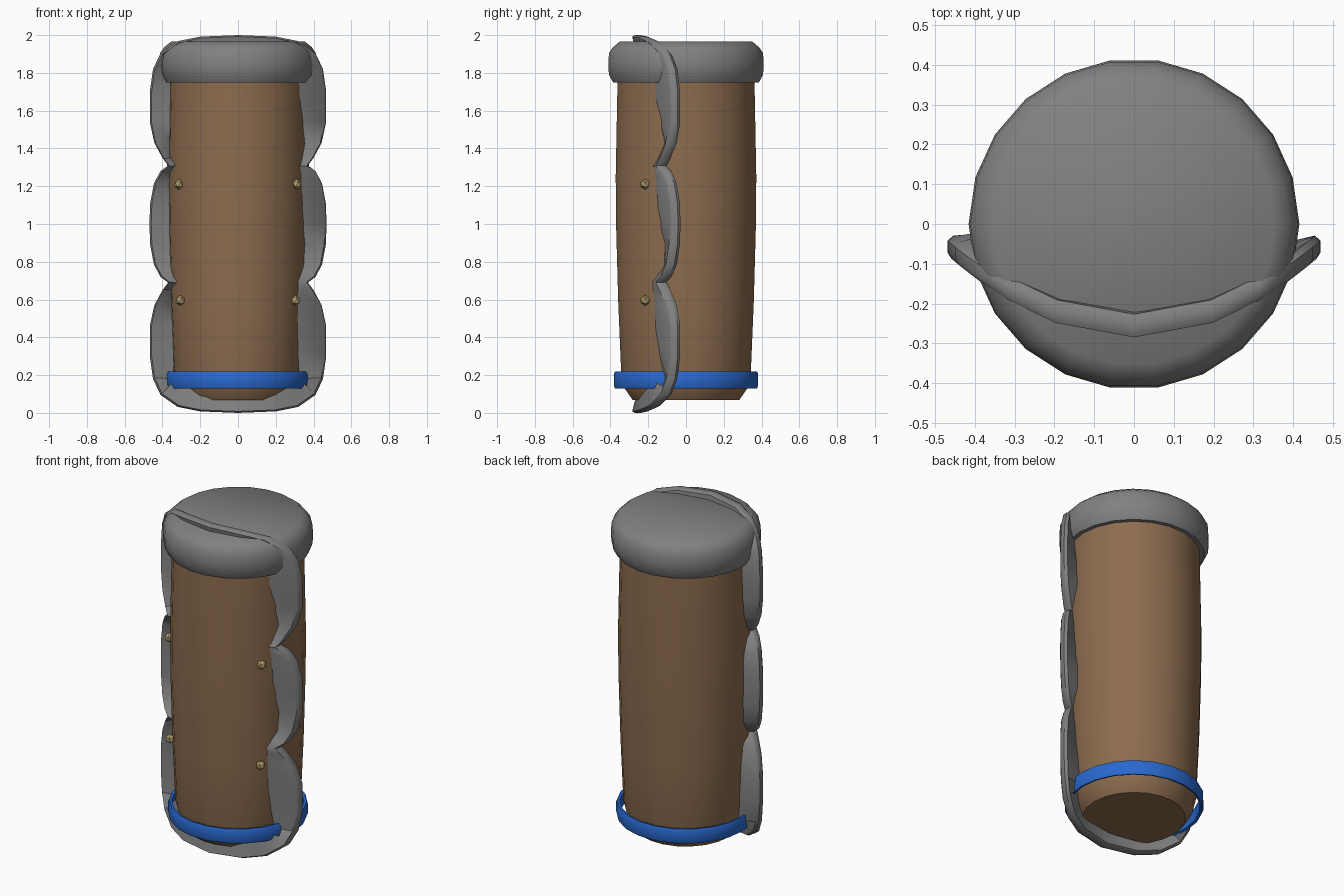
import bpy, math

if "Cube" in bpy.data.objects:
    bpy.data.objects.remove(bpy.data.objects["Cube"])


def material(name, rgb):
    m = bpy.data.materials.new(name)
    m.diffuse_color = (*rgb, 1)
    m.use_nodes = True
    m.node_tree.nodes["Principled BSDF"].inputs["Base Color"].default_value = m.diffuse_color
    return m


brown = material("brown", (0.265, 0.15, 0.077))
blue = material("blue", (0.022, 0.14, 0.62))
tan = material("tan", (0.5, 0.39, 0.17))
grey = material("dark_grey", (0.22, 0.22, 0.22))


def make(name, verts, faces, mat, angle=35):
    me = bpy.data.meshes.new(name)
    me.from_pydata(verts, [], faces)
    me.validate()
    ob = bpy.data.objects.new(name, me)
    bpy.context.collection.objects.link(ob)
    me.materials.append(mat)
    bpy.ops.object.select_all(action='DESELECT')
    ob.select_set(True)
    bpy.context.view_layer.objects.active = ob
    bpy.ops.object.mode_set(mode='EDIT')
    bpy.ops.mesh.select_all(action='SELECT')
    bpy.ops.mesh.normals_make_consistent(inside=False)
    bpy.ops.object.mode_set(mode='OBJECT')
    bpy.ops.object.shade_smooth_by_angle(angle=math.radians(angle))
    return ob


def lathe(name, profile, mat, closed=False, n=22, angle=35):
    k = len(profile)
    verts = [(r * math.cos(a), r * math.sin(a), z)
             for a in (i * math.tau / n for i in range(n)) for r, z in profile]
    faces = []
    for i in range(n):
        j = (i + 1) % n
        for s in range(k if closed else k - 1):
            t = (s + 1) % k
            faces.append((i * k + s, j * k + s, j * k + t, i * k + t))
    if not closed:
        faces.append([i * k for i in reversed(range(n))])
        faces.append([i * k + k - 1 for i in range(n)])
    return make(name, verts, faces, mat, angle)


# barrel body, lid and lower band
lathe("body", [(0.285, 0.068), (0.325, 0.125), (0.347, 0.22), (0.363, 0.6),
               (0.374, 1.0), (0.376, 1.25), (0.366, 1.77)], brown)
lathe("lid", [(0.36, 1.75), (0.39, 1.75), (0.412, 1.79), (0.416, 1.84),
              (0.412, 1.905), (0.39, 1.937), (0.355, 1.965)], grey, angle=50)
lathe("lower_band", [(0.365, 0.135), (0.38, 0.13), (0.386, 0.145),
                     (0.386, 0.205), (0.38, 0.218), (0.365, 0.215)], blue, closed=True)

# scalloped frame: a quarter of the outline, mirrored up/down and left/right
quarter = [(0, 2.0), (0.2, 1.992), (0.32, 1.968), (0.41, 1.905), (0.45, 1.82),
           (0.467, 1.7), (0.467, 1.54), (0.443, 1.43), (0.4, 1.35), (0.37, 1.31),
           (0.41, 1.28), (0.445, 1.215), (0.465, 1.11), (0.469, 1.0)]
half = quarter + [(x, 2 - z) for x, z in reversed(quarter[:-1])]
outline = half + [(-x, z) for x, z in reversed(half[1:-1])]

# inner edge of the frame where it meets the body, as (z, x)
right_edge = [(0.2, 0.355), (0.45, 0.33), (0.63, 0.32), (0.7, 0.315), (0.74, 0.35),
              (0.85, 0.36), (1.1, 0.33), (1.25, 0.32), (1.31, 0.315), (1.36, 0.345),
              (1.45, 0.358), (1.72, 0.32)]
left_edge = [(0.2, 0.37), (0.66, 0.368), (0.69, 0.33), (0.74, 0.368),
             (1.27, 0.368), (1.31, 0.33), (1.35, 0.368), (1.8, 0.37)]


def lookup(table, z):
    if z <= table[0][0]:
        return table[0][1]
    for (z0, x0), (z1, x1) in zip(table, table[1:]):
        if z <= z1:
            return x0 + (x1 - x0) * (z - z0) / (z1 - z0)
    return table[-1][1]


def front(x):
    return -0.285 + 0.9 * x * x


verts = []
for x, z in outline:
    f = front(x)
    if z < 0.15 or z > 1.92:
        ix, iz = x * 0.7, z + (0.13 if z < 1 else -0.13)
        iy = front(ix) + 0.03
    else:
        e = lookup(right_edge if x > 0 else left_edge, z)
        iy = -math.sqrt(0.376 ** 2 - e * e) * 0.92
        ix, iz = math.copysign(e * 0.92, x), z
    zc = 1 + (z - 1) * 0.992
    verts += [(ix, iy, iz), (x * 0.98, f, zc), (x, f + 0.015, z),
              (x, f + 0.045, z), (x * 0.97, f + 0.058, zc),
              (ix * 0.95, iy + 0.05, iz)]
k, n = 6, len(outline)
faces = [(i * k + s, (i + 1) % n * k + s, (i + 1) % n * k + (s + 1) % k, i * k + (s + 1) % k)
         for i in range(n) for s in range(k)]
make("scalloped_frame", verts, faces, grey, angle=40)

# low-poly studs beside the notches
for i, (x, z) in enumerate([(0.312, 1.21), (-0.312, 1.21), (0.305, 0.595), (-0.305, 0.595)]):
    bpy.ops.mesh.primitive_ico_sphere_add(subdivisions=1, radius=0.028,
                                          location=(x, -0.216, z))
    ob = bpy.context.object
    ob.name = f"stud_{i + 1}"
    ob.data.materials.append(tan)
